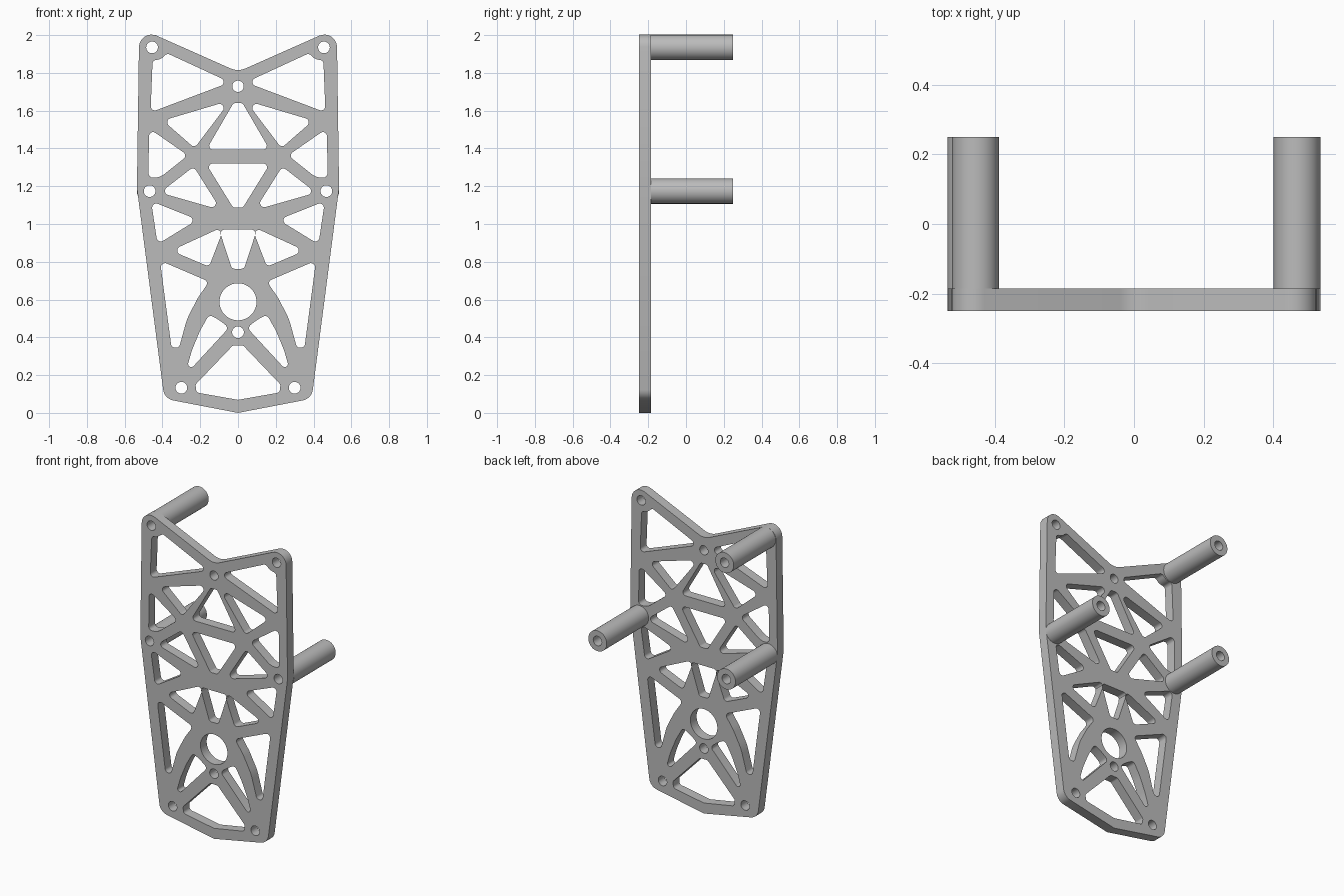
import bpy, bmesh
from math import pi, tan, radians, cos, sin
from mathutils import Vector, Matrix

cube = bpy.data.objects.get("Cube")
if cube:
    bpy.data.objects.remove(cube)

grey = bpy.data.materials.new("machined_grey")
grey.use_nodes = True
COLOUR = (0.5, 0.5, 0.5, 1)
grey.diffuse_color = COLOUR
grey.node_tree.nodes["Principled BSDF"].inputs["Base Color"].default_value = COLOUR

FRONT, PLATE_BACK, POST_BACK = -0.25, -0.185, 0.25


def circle(x, z, r, n=40):
    return [Vector((x + r * cos(2 * pi * i / n), z + r * sin(2 * pi * i / n))) for i in range(n)]


def mirrored(points):
    return [(-x, z) for x, z in points]


def symmetric(half):
    """Close a half profile, listed top to bottom, across the centre line."""
    return half + [p for p in reversed(mirrored(half)) if abs(p[0]) > 0.001]


def rounded(points, radius, soft=None, steps=8):
    """Fillet every corner; shallow corners may use a softer radius."""
    pts, out = [Vector(p) for p in points], []
    for i, p in enumerate(pts):
        to_a, to_b = pts[i - 1] - p, pts[(i + 1) % len(pts)] - p
        inner = to_a.angle(to_b)
        r = soft if soft and pi - inner < radians(40) else radius
        if callable(radius):
            r = radius(p)
        if r == 0:
            out.append(p)
            continue
        reach = min(r / tan(inner / 2), 0.49 * min(to_a.length, to_b.length))
        r = reach * tan(inner / 2)
        a, b = p + to_a.normalized() * reach, p + to_b.normalized() * reach
        centre = p + (to_a.normalized() + to_b.normalized()).normalized() * (r / sin(inner / 2))
        start, sweep = a - centre, (a - centre).angle_signed(b - centre)
        for k in range(steps + 1):
            out.append(centre + Matrix.Rotation(-sweep * k / steps, 2) @ start)
    return out


def extruded(name, loops, y0, y1):
    """Fill nested outlines in the XZ plane and extrude them along y."""
    curve = bpy.data.curves.new(name, "CURVE")
    curve.dimensions, curve.fill_mode = "2D", "BOTH"
    curve.extrude = (y1 - y0) / 2
    for loop in loops:
        spline = curve.splines.new("POLY")
        spline.points.add(len(loop) - 1)
        for point, co in zip(spline.points, loop):
            point.co = (co[0], co[1], 0, 1)
        spline.use_cyclic_u = True
    source = bpy.data.objects.new(name, curve)
    bpy.context.collection.objects.link(source)
    shape = source.evaluated_get(bpy.context.evaluated_depsgraph_get())
    mesh = bpy.data.meshes.new_from_object(shape)
    bpy.data.objects.remove(source)
    bm = bmesh.new()
    bm.from_mesh(mesh)
    bmesh.ops.remove_doubles(bm, verts=bm.verts, dist=0.0001)
    bmesh.ops.rotate(bm, verts=bm.verts, matrix=Matrix.Rotation(pi / 2, 3, "X"))
    bmesh.ops.translate(bm, verts=bm.verts, vec=(0, (y0 + y1) / 2, 0))
    bmesh.ops.recalc_face_normals(bm, faces=bm.faces)
    bm.to_mesh(mesh)
    bm.free()
    mesh.materials.clear()
    mesh.materials.append(grey)
    obj = bpy.data.objects.new(name, mesh)
    bpy.context.collection.objects.link(obj)
    bpy.ops.object.select_all(action="DESELECT")
    obj.select_set(True)
    bpy.context.view_layer.objects.active = obj
    bpy.ops.object.shade_smooth_by_angle(angle=radians(30))
    return obj


# Outer edge: rounded ears and feet, soft valley, crisp sides and bottom point
outline = symmetric([(0, 1.806), (0.523, 2.038), (0.535, 1.19), (0.39, 0.075), (0, 0)])


def edge_radius(p):
    if abs(p.x) < 0.01:
        return 0.1 if p.y > 1 else 0
    return 0 if 1 < p.y < 1.5 else 0.067


loops = [rounded(outline, edge_radius)]

# Lightening pockets that repeat on both sides
ear = [(0.452, 1.866), (0.407, 1.872), (0.376, 1.904), (0.042, 1.75), (0.463, 1.591)]
shoulder = [(0.397, 1.548), (0.04, 1.654), (0.23, 1.402)]
upper_edge = [(0.471, 1.506), (0.265, 1.363), (0.413, 1.246), (0.474, 1.246)]
waist = [(0.413, 1.166), (0.234, 1.304), (0.09, 1.074)]
lower_edge = [(0.46, 1.121), (0.214, 1.023), (0.426, 0.893)]
hip = [(0.354, 0.859), (0.071, 0.989), (0.153, 0.774)]
long_side = [(0.413, 0.806), (0.153, 0.695), (0.212, 0.61), (0.27, 0.498),
             (0.312, 0.345), (0.352, 0.345)]
curved_strut = [(0.153, 0.52), (0.101, 0.493), (0.048, 0.451), (0.283, 0.196),
                (0.243, 0.334), (0.201, 0.435)]
for pocket in (ear, shoulder, upper_edge, waist, lower_edge, hip, long_side, curved_strut):
    for side in (pocket, mirrored(pocket)):
        loops.append(rounded(side, 0.022, soft=0.3))

# Pockets on the centre line
for half in ([(0.024, 1.64), (0.167, 1.394)],
             [(0.17, 1.32), (0.026, 1.087)],
             [(0.1, 0.97), (0.032, 0.763)],
             [(0.027, 0.357), (0.225, 0.15), (0.22, 0.108), (0, 0.069)]):
    loops.append(rounded(symmetric(half), lambda p: 0 if p.x == 0 else 0.02))

# Bolt holes and the large bore
EAR, SIDE, FOOT = (0.455, 1.935), (0.468, 1.174), (0.3, 0.133)
for x, z in (EAR, SIDE, FOOT):
    loops += [circle(x, z, 0.031), circle(-x, z, 0.031)]
loops += [circle(0, 1.729, 0.03), circle(0, 0.427, 0.031), circle(0, 0.588, 0.098, 64)]

extruded("lattice_plate", loops, FRONT, PLATE_BACK)

# Hollow standoffs behind the plate
for name, x, z in (("upper_right_standoff", -EAR[0], EAR[1]),
                   ("middle_right_standoff", -SIDE[0], SIDE[1]),
                   ("middle_left_standoff", SIDE[0], SIDE[1])):
    extruded(name, [circle(x, z, 0.067, 48), circle(x, z, 0.031)], PLATE_BACK, POST_BACK)
